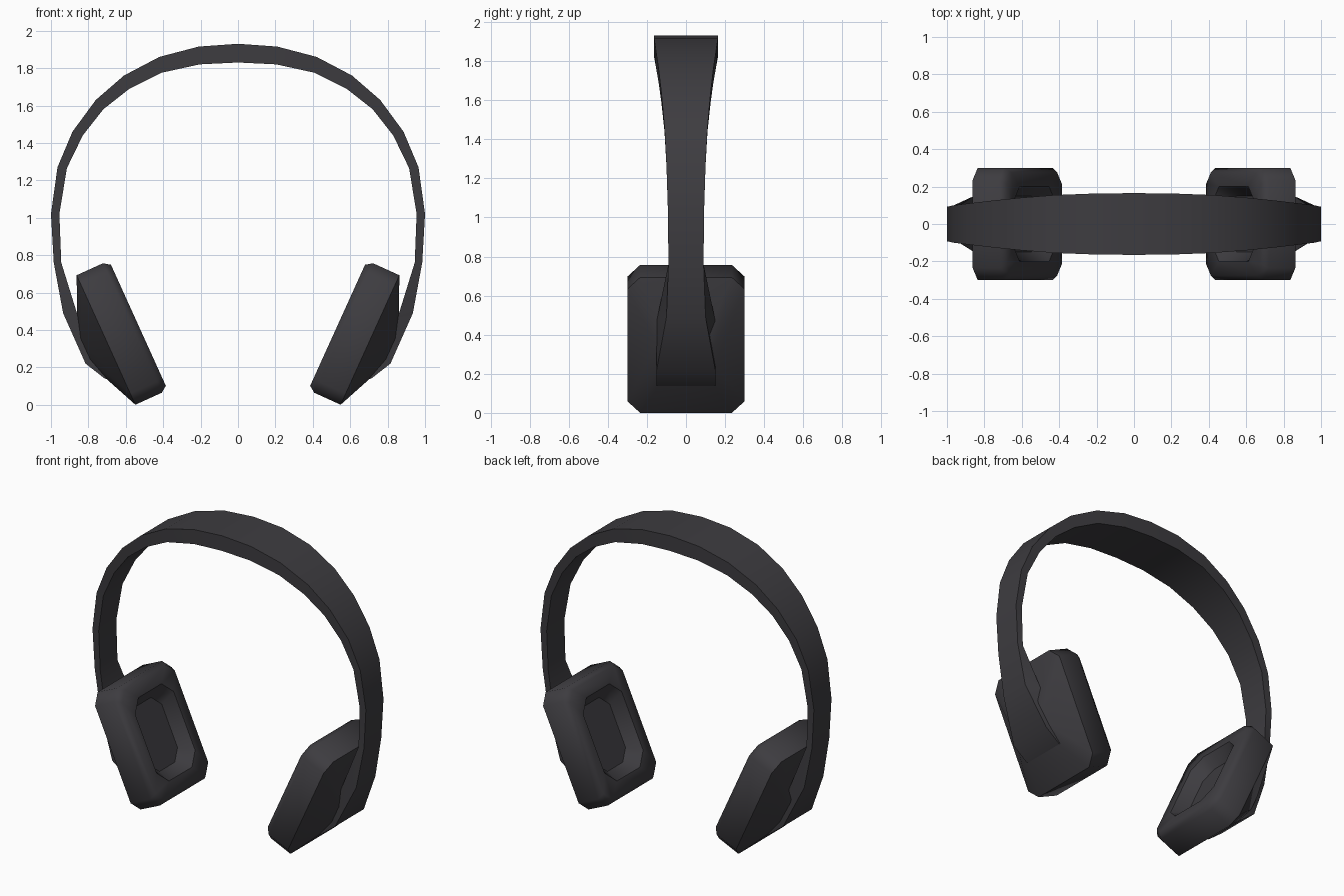
import bpy, bmesh, math
from mathutils import Vector

if "Cube" in bpy.data.objects:
    bpy.data.objects.remove(bpy.data.objects["Cube"])

mat = bpy.data.materials.new("charcoal")
mat.diffuse_color = (0.047, 0.045, 0.051, 1)
mat.use_nodes = True
mat.node_tree.nodes["Principled BSDF"].inputs["Base Color"].default_value = mat.diffuse_color


def loft(name, rings, cap_start, cap_end, angle):
    """Skin a list of equal-sized rings, then mirror across x = 0."""
    bm = bmesh.new()
    loops = [[bm.verts.new(p) for p in ring] for ring in rings]
    n = len(loops[0])
    for a, b in zip(loops, loops[1:]):
        for i in range(n):
            j = (i + 1) % n
            bm.faces.new((a[i], a[j], b[j], b[i]))
    if cap_start:
        bm.faces.new(loops[0][::-1])
    if cap_end:
        bm.faces.new(loops[-1])
    bmesh.ops.recalc_face_normals(bm, faces=bm.faces)
    me = bpy.data.meshes.new(name)
    bm.to_mesh(me)
    bm.free()
    me.materials.append(mat)
    ob = bpy.data.objects.new(name, me)
    bpy.context.collection.objects.link(ob)
    bpy.ops.object.select_all(action='DESELECT')
    ob.select_set(True)
    bpy.context.view_layer.objects.active = ob
    bpy.ops.object.shade_smooth_by_angle(angle=math.radians(angle))
    mod = ob.modifiers.new("mirror", 'MIRROR')
    mod.merge_threshold = 0.001
    return ob


# Headband: outer x, z, inner x, z, outer half width, inner half width
band = [
    (0.00, 1.93, 0.00, 1.83, 0.165, 0.165),
    (0.21, 1.915, 0.205, 1.82, 0.163, 0.163),
    (0.42, 1.86, 0.41, 1.775, 0.155, 0.155),
    (0.61, 1.76, 0.58, 1.69, 0.14, 0.14),
    (0.76, 1.63, 0.72, 1.58, 0.125, 0.125),
    (0.885, 1.46, 0.83, 1.44, 0.11, 0.11),
    (0.965, 1.27, 0.915, 1.265, 0.10, 0.10),
    (1.00, 1.02, 0.955, 1.02, 0.092, 0.092),
    (0.985, 0.76, 0.945, 0.76, 0.09, 0.09),
    (0.935, 0.49, 0.855, 0.47, 0.10, 0.15),
    (0.815, 0.22, 0.74, 0.27, 0.15, 0.15),
    (0.71, 0.138, 0.66, 0.20, 0.15, 0.15),
]
loft("headband", [[(ox, -ow, oz), (ox, ow, oz), (ix, iw, iz), (ix, -iw, iz)]
                  for ox, oz, ix, iz, ow, iw in band], False, True, 40)

# Ear cups: tilted stack of chamfered rectangles from recess floor to outer dome
centre = Vector((0.5325, 0, 0.425))
along = Vector((0.413, 0, 0.911))
outward = Vector((0.911, 0, -0.413))


def octagon(hs, hy, c, t):
    pts = [(hs, hy - c), (hs - c, hy), (c - hs, hy), (-hs, hy - c),
           (-hs, c - hy), (c - hs, -hy), (hs - c, -hy), (hs, c - hy)]
    return [centre + along * s + outward * t + Vector((0, y, 0)) for s, y in pts]


cup = [
    (0.21, 0.15, 0.07, 0.08),     # recess floor
    (0.27, 0.20, 0.08, 0.0),      # recess opening
    (0.355, 0.275, 0.06, 0.0),    # cushion face
    (0.38, 0.30, 0.065, 0.035),   # cushion edge
    (0.38, 0.30, 0.065, 0.19),    # outer rim
    (0.11, 0.15, 0.05, 0.31),     # outer dome
]
loft("ear_cups", [octagon(*r) for r in cup], True, True, 48)
